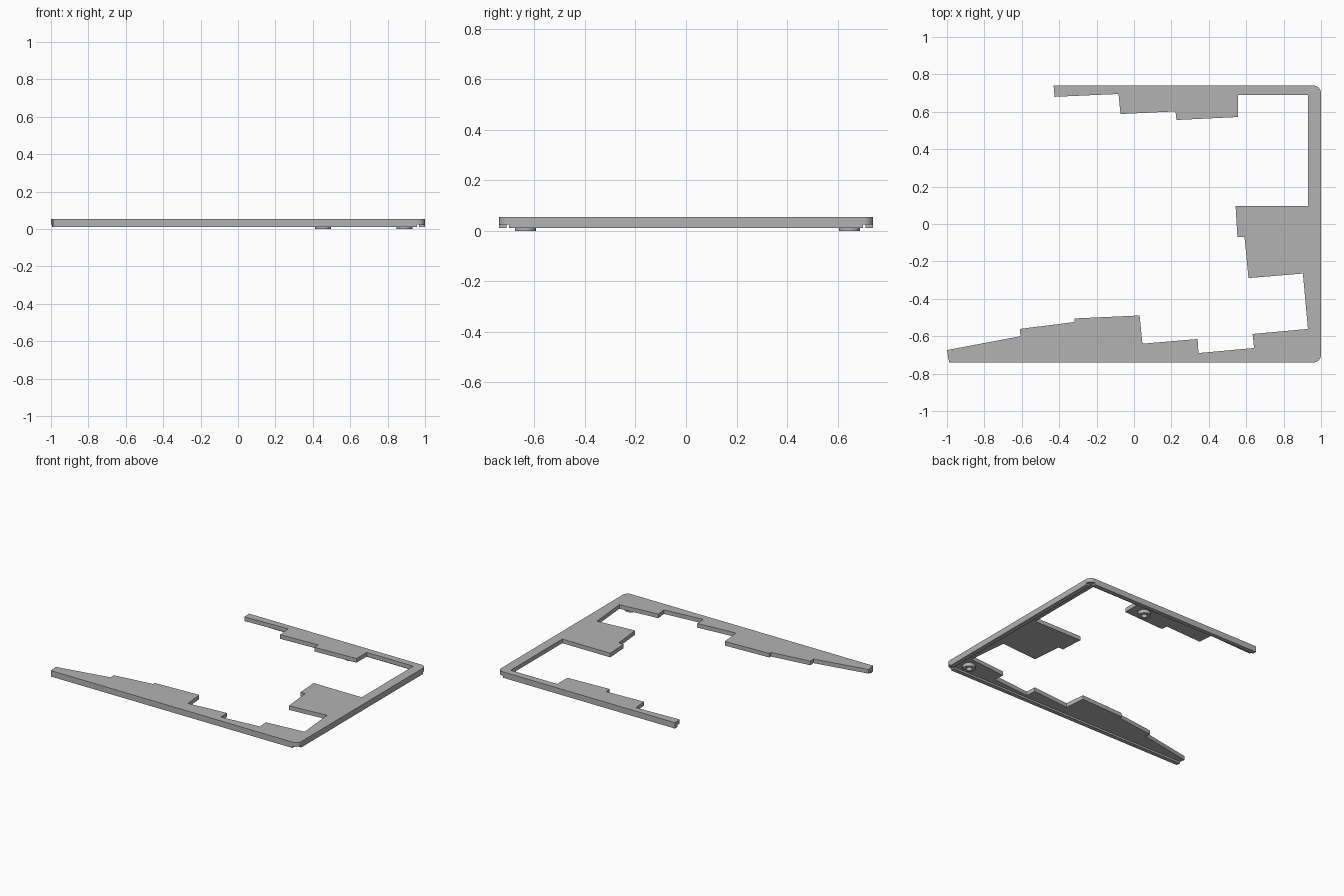
import bpy, bmesh
from math import sin, cos, pi

cube = bpy.data.objects.get("Cube")
if cube:
    bpy.data.objects.remove(cube, do_unlink=True)

grey = bpy.data.materials.new("plain grey")
grey.use_nodes = True
colour = (0.45, 0.45, 0.45, 1)
grey.diffuse_color = colour
grey.node_tree.nodes["Principled BSDF"].inputs["Base Color"].default_value = colour

PLATE_LOW, TOP, RAIL_LOW = 0.025, 0.055, 0.012
HALF_DEPTH, RAIL, CORNER = 0.74, 0.03, 0.04


def finish(name, bm):
    bmesh.ops.recalc_face_normals(bm, faces=bm.faces)
    mesh = bpy.data.meshes.new(name)
    bm.to_mesh(mesh)
    bm.free()
    mesh.materials.append(grey)
    obj = bpy.data.objects.new(name, mesh)
    bpy.context.collection.objects.link(obj)
    return obj


def smooth(obj):
    bpy.ops.object.select_all(action='DESELECT')
    obj.select_set(True)
    bpy.context.view_layer.objects.active = obj
    bpy.ops.object.shade_smooth_by_angle()


def prism(name, outline, low, high):
    """Extrude a flat outline straight up."""
    bm = bmesh.new()
    face = bm.faces.new([bm.verts.new((x, y, low)) for x, y in outline])
    new = bmesh.ops.extrude_face_region(bm, geom=[face])["geom"]
    bmesh.ops.translate(bm, vec=(0, 0, high - low),
                        verts=[v for v in new if isinstance(v, bmesh.types.BMVert)])
    return finish(name, bm)


def arc(cx, cy, start, r=CORNER, steps=8):
    """Quarter-circle corner."""
    angles = [start + pi / 2 * i / steps for i in range(steps + 1)]
    return [(cx + r * cos(a), cy + r * sin(a)) for a in angles]


def ring_boss(name, x, y, outer=0.042, inner=0.02, n=32):
    """Hollow screw boss under the plate."""
    bm = bmesh.new()
    profile = [(inner, PLATE_LOW), (inner, 0), (outer, 0), (outer, PLATE_LOW)]
    rings = [[bm.verts.new((x + r * cos(2 * pi * i / n), y + r * sin(2 * pi * i / n), z))
              for i in range(n)] for r, z in profile]
    for k, a in enumerate(rings):
        b = rings[(k + 1) % len(rings)]
        for i in range(n):
            j = (i + 1) % n
            bm.faces.new((a[i], a[j], b[j], b[i]))
    smooth(finish(name, bm))


# Stepped inner edge, from the back arm round to the front arm
inner_edge = [
    (-0.43, 0.74), (-0.425, 0.68), (-0.083, 0.695), (-0.072, 0.588), (0.222, 0.602),
    (0.227, 0.556), (0.555, 0.572), (0.555, 0.69), (0.93, 0.69), (0.93, 0.096),
    (0.543, 0.096), (0.553, -0.07), (0.591, -0.07), (0.612, -0.289), (0.903, -0.265),
    (0.93, -0.561), (0.634, -0.588), (0.642, -0.663), (0.345, -0.69), (0.34, -0.615),
    (0.045, -0.64), (0.03, -0.489), (-0.318, -0.505), (-0.318, -0.524), (-0.61, -0.561),
    (-0.607, -0.6), (-1, -0.674), (-0.988, -0.74)]
edge = HALF_DEPTH - CORNER
outer_edge = arc(1 - CORNER, -edge, -pi / 2) + arc(1 - CORNER, edge, 0)
smooth(prism("frame_plate", inner_edge + outer_edge, PLATE_LOW, TOP))

# Rails under the outer edges, open at the rounded corners
inside = HALF_DEPTH - RAIL
rails = {
    "front_rail": [(-0.988, -HALF_DEPTH), (0.957, -HALF_DEPTH), (0.957, -inside), (-0.994, -inside)],
    "back_rail": [(-0.43, HALF_DEPTH), (-0.427, inside), (0.957, inside), (0.957, HALF_DEPTH)],
    "side_rail": [(0.967, -edge), (1, -edge), (1, edge), (0.967, edge)]}
for name, outline in rails.items():
    prism(name, outline, RAIL_LOW, PLATE_LOW)

# Screw bosses
ring_boss("back_boss", 0.455, 0.647)
ring_boss("front_boss", 0.89, -0.635)
